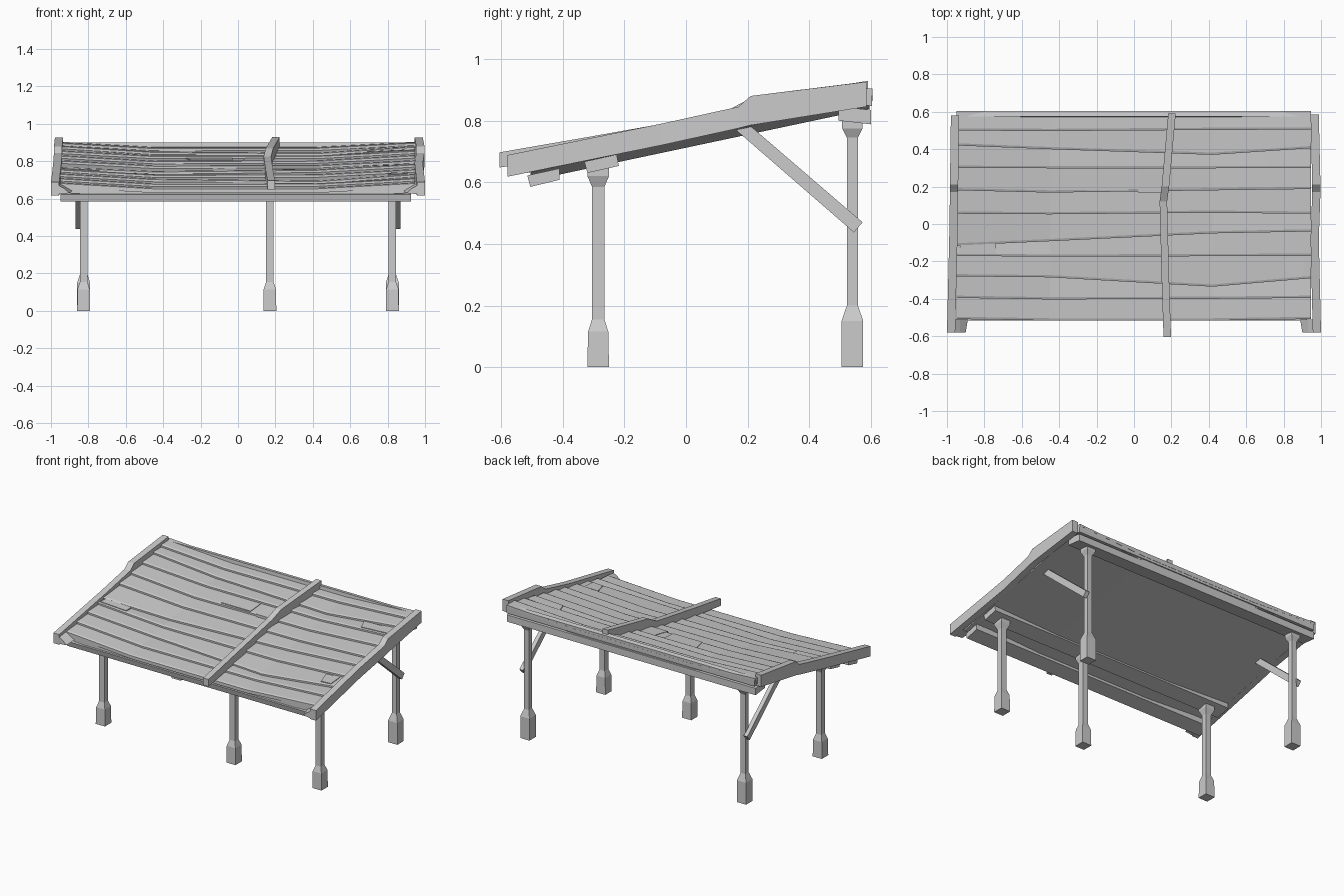
import bpy, bmesh, math
from mathutils import Vector

if "Cube" in bpy.data.objects:
    bpy.data.objects.remove(bpy.data.objects["Cube"])


def loft(name, rings):
    """Closed mesh through a list of equal-length rings of points."""
    bm = bmesh.new()
    vs = [[bm.verts.new(p) for p in r] for r in rings]
    n = len(vs[0])
    for a, b in zip(vs, vs[1:]):
        for i in range(n):
            j = (i + 1) % n
            bm.faces.new((a[i], a[j], b[j], b[i]))
    bm.faces.new(vs[0])
    bm.faces.new(vs[-1])
    bmesh.ops.recalc_face_normals(bm, faces=bm.faces)
    me = bpy.data.meshes.new(name)
    bm.to_mesh(me)
    bm.free()
    ob = bpy.data.objects.new(name, me)
    bpy.context.collection.objects.link(ob)
    return ob


def beam(name, x0, x1, profile):
    """Prism along x from a (y, z) profile."""
    return loft(name, [[(x, y, z) for y, z in profile] for x in (x0, x1)])


def post(name, x, y, levels):
    """Square post from (z, half width) levels."""
    loft(name, [[(x - h, y - h, z), (x + h, y - h, z), (x + h, y + h, z), (x - h, y + h, z)]
                for z, h in levels])


def rail(name, stations, half):
    """Bent timber along y from (y, x centre, z bottom, z top) stations."""
    loft(name, [[(x - half, y, a), (x + half, y, a), (x + half, y, b), (x - half, y, b)]
                for y, x, a, b in stations])


XS = (-0.95, -0.45, 0.42, 0.945)


def roof_z(x, y):
    """Top of the sagging roof slope."""
    if x < XS[1]:
        sag = 0.027 * (x - XS[0]) / (XS[1] - XS[0])
    elif x < XS[2]:
        sag = 0.027
    else:
        sag = 0.027 * (XS[3] - x) / (XS[3] - XS[2])
    return 0.775 + 0.212 * y - sag


# posts with wide feet and flared heads
front_levels = [(0, .035), (.115, .033), (.155, .02), (.585, .02), (.62, .035), (.66, .035)]
back_levels = [(0, .035), (.15, .035), (.2, .018), (.745, .018), (.775, .033), (.80, .033)]
for label, x in (("left", -.825), ("middle", .17), ("right", .825)):
    post("front_post_" + label, x, -.285, front_levels)
for label, x in (("left", -.825), ("right", .825)):
    post("back_post_" + label, x, .54, back_levels)

# cross beams under the roof
beam("front_edge_beam", -.95, .925, [(-.505, .585), (-.41, .608), (-.41, .645), (-.515, .622)])
beam("front_post_beam", -.945, .935, [(-.32, .63), (-.218, .653), (-.225, .69), (-.33, .667)])
beam("back_post_beam", -.95, .945, [(.495, .80), (.60, .788), (.6, .835), (.495, .845)])
beam("back_fascia", -.945, .945, [(.57, .85), (.603, .848), (.605, .895), (.575, .9)])

# diagonal side braces
for label, s in (("left", -1), ("right", 1)):
    beam("brace_" + label, s * .84, s * .868,
         [(.15, .78), (.545, .437), (.573, .47), (.195, .795)])

# solid roof deck
loft("roof_deck", [[(x, y, roof_z(x, y) + dz) for y, dz in
                    ((-.505, -.036), (.595, -.036), (.595, -.002), (-.505, -.002))] for x in XS])

# lapped planks: edge lines at the four x stations
edges = [(-.508, -.516, -.516, -.508), (-.395, -.403, -.4, -.395), (-.28, -.285, -.335, -.29),
         (-.17, -.175, -.172, -.17), (-.115, -.092, -.05, -.04), (.055, .052, .06, .055),
         (.18, .168, .18, .187), (.30, .298, .298, .30), (.42, .40, .37, .405),
         (.5, .497, .503, .505), (.605, .605, .605, .605)]
for k, (lo, hi) in enumerate(zip(edges, edges[1:])):
    rings = []
    for x, a, b in zip(XS, lo, hi):
        b = min(b + .012, .605)
        za, zb = roof_z(x, a), roof_z(x, b)
        rings.append([(x, a, za - .008), (x, b, zb - .012), (x, b, zb + .001),
                      (x, a + .012, za + .019), (x, a, za + .014)])
    loft("roof_plank_%d" % k, rings)

# loose board ends and repairs
patches = [(-.25, -.03, .18, .285), (.02, .15, .168, .285), (.72, .935, .31, .385),
           (-.94, -.74, -.16, -.08), (.83, .905, -.28, -.185)]
for k, (x0, x1, y0, y1) in enumerate(patches):
    skew = .02 if k % 2 else -.03
    loft("board_end_%d" % k, [[(x, y0, roof_z(x, y0) + .0), (x + d, y1, roof_z(x, y1) - .005),
                               (x + d, y1, roof_z(x, y1) + .008), (x, y0, roof_z(x, y0) + .021)]
                              for x, d in ((x0, skew), (x1, 0))])

# bent side rails
rail("left_rail", [(-.58, -.978, .618, .688), (-.08, -.966, .72, .79),
                   (.17, -.962, .775, .845), (.21, -.962, .785, .88), (.58, -.957, .845, .926)], .022)
rail("right_rail", [(-.58, .978, .618, .688), (-.08, .966, .72, .79),
                    (.17, .975, .775, .845), (.21, .975, .785, .88), (.585, .966, .845, .926)], .022)

# wedge feet at the front ends of the rails
for label, s in (("left", -1), ("right", 1)):
    loft("rail_foot_" + label, [[(s * .975, y, .622 + d), (s * (.90 - d), y, .63 + d),
                                 (s * .93, y, .655 + d), (s * .975, y, .68 + d)]
                                for y, d in ((-.58, 0), (-.51, .012))])

# crooked rib across the top of the roof
rail("middle_rib", [(-.605, .178, .648, .697), (-.3, .168, .69, .75), (.12, .157, .765, .825),
                    (.2, .168, .785, .868), (.59, .203, .87, .929)], .02)
